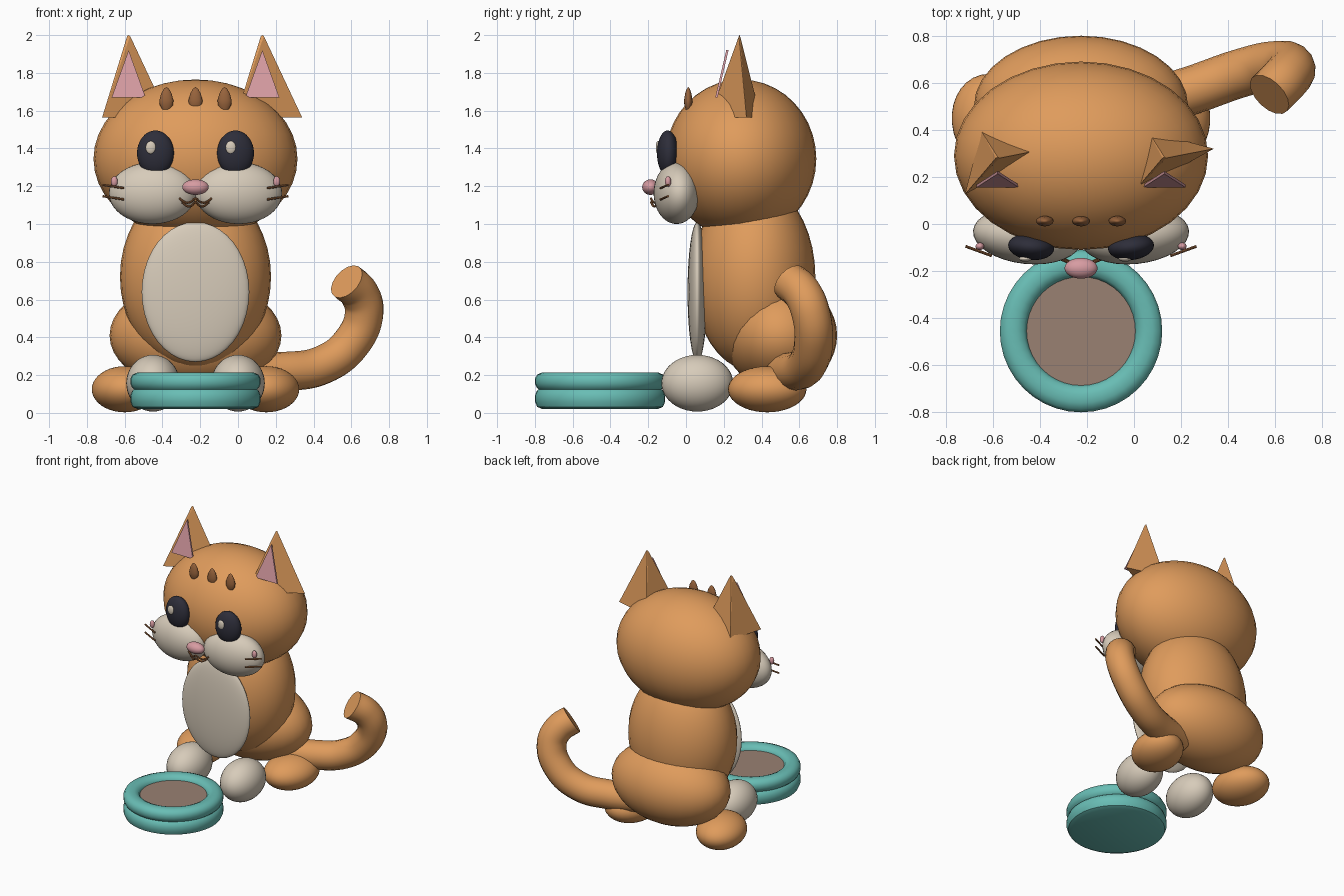
import bpy, bmesh, math
from mathutils import Vector

if "Cube" in bpy.data.objects:
    bpy.data.objects.remove(bpy.data.objects["Cube"], do_unlink=True)

CX = -0.225  # centre line of the cat


def material(name, rgb):
    m = bpy.data.materials.new(name)
    m.use_nodes = True
    color = (*rgb, 1)
    m.diffuse_color = color
    m.node_tree.nodes["Principled BSDF"].inputs["Base Color"].default_value = color
    return m


ORANGE = material("orange fur", (0.74, 0.33, 0.107))
CREAM = material("cream fur", (0.68, 0.60, 0.49))
PINK = material("pink", (0.68, 0.33, 0.36))
DARK = material("dark eye", (0.027, 0.027, 0.042))
BROWN = material("brown stripe", (0.31, 0.125, 0.045))
TEAL = material("teal bowl", (0.14, 0.51, 0.46))
FOOD = material("food brown", (0.32, 0.22, 0.17))


def finish(obj, mat, smooth=True):
    obj.data.materials.clear()
    obj.data.materials.append(mat)
    bpy.ops.object.select_all(action="DESELECT")
    obj.select_set(True)
    bpy.context.view_layer.objects.active = obj
    if smooth:
        bpy.ops.object.shade_smooth_by_angle(angle=math.radians(40))
    return obj


def from_bmesh(name, bm, mat, smooth=True):
    bmesh.ops.recalc_face_normals(bm, faces=bm.faces)
    mesh = bpy.data.meshes.new(name)
    bm.to_mesh(mesh)
    bm.free()
    obj = bpy.data.objects.new(name, mesh)
    bpy.context.collection.objects.link(obj)
    return finish(obj, mat, smooth)


def ball(name, centre, radii, mat, turn=0):
    bm = bmesh.new()
    bmesh.ops.create_uvsphere(bm, u_segments=32, v_segments=20, radius=1)
    obj = from_bmesh(name, bm, mat)
    obj.location, obj.scale = centre, radii
    obj.rotation_euler.z = turn
    return obj


def tube(name, points, radius, mat, sides=2):
    curve = bpy.data.curves.new(name, "CURVE")
    curve.dimensions = "3D"
    curve.bevel_depth = radius
    curve.bevel_resolution = sides
    curve.use_fill_caps = True
    curve.resolution_u = 8
    spline = curve.splines.new("BEZIER")
    spline.bezier_points.add(len(points) - 1)
    for p, co in zip(spline.bezier_points, points):
        p.co = co
        p.handle_left_type = p.handle_right_type = "AUTO"
    obj = bpy.data.objects.new(name, curve)
    bpy.context.collection.objects.link(obj)
    finish(obj, mat, False)
    bpy.ops.object.convert(target="MESH")
    return finish(bpy.context.object, mat)


def lathe(name, profile, centre, mat, steps=40):
    bm = bmesh.new()
    verts = [bm.verts.new((r, 0, z)) for r, z in profile]
    edges = [bm.edges.new(pair) for pair in zip(verts, verts[1:])]
    bmesh.ops.spin(bm, geom=verts + edges, cent=(0, 0, 0), axis=(0, 0, 1),
                   angle=math.tau, steps=steps)
    bmesh.ops.remove_doubles(bm, verts=bm.verts, dist=0.0005)
    obj = from_bmesh(name, bm, mat)
    obj.location = centre
    return obj


def solid(name, base, tips, mat):
    """Triangle joined to a single tip or to a second triangle."""
    bm = bmesh.new()
    bmesh.ops.convex_hull(bm, input=[bm.verts.new(c) for c in base + tips])
    return from_bmesh(name, bm, mat, False)


# Head and body
ball("head", (CX, 0.29, 1.345), (0.54, 0.40, 0.42), ORANGE)
ball("torso", (CX, 0.36, 0.72), (0.40, 0.325, 0.50), ORANGE)
ball("hips", (CX, 0.50, 0.41), (0.455, 0.30, 0.29), ORANGE)
ball("belly_patch", (CX, 0.06, 0.64), (0.285, 0.052, 0.37), CREAM)
ball("nose", (CX, -0.188, 1.195), (0.07, 0.044, 0.041), PINK)

# Paired parts
for side, s in (("right", -1), ("left", 1)):
    ball(side + "_front_paw", (CX + s * 0.225, 0.06, 0.157), (0.142, 0.19, 0.15), CREAM)
    ball(side + "_hind_foot", (CX + s * 0.375, 0.43, 0.125), (0.172, 0.21, 0.122), ORANGE,
         turn=-s * 0.25)
    ball(side + "_cheek", (CX + s * 0.228, -0.05, 1.163), (0.232, 0.12, 0.163), CREAM,
         turn=s * 0.1)
    ball(side + "_eye", (CX + s * 0.212, -0.097, 1.375), (0.098, 0.056, 0.12), DARK,
         turn=s * 0.1)
    ball(side + "_blush", (CX + s * 0.43, -0.095, 1.225), (0.018, 0.016, 0.028), PINK)
    for level, z in (("upper", 1.195), ("lower", 1.135)):
        tube(f"{side}_{level}_whisker",
             [(CX + s * 0.38, -0.135, z - 0.005), (CX + s * 0.49, -0.095, z + 0.012)],
             0.006, BROWN)

    # Eye glints both sit toward the same side
    ball(side + "_eye_glint", (CX + s * 0.212 - 0.025, -0.148, 1.405),
         (0.027, 0.012, 0.034), CREAM)

    # Ears: three-sided pyramids with a pink plate in front
    ex = CX + s * 0.354
    solid(side + "_ear",
          [(ex - 0.07, 0.395, 1.565), (ex + 0.21, 0.32, 1.565), (ex - 0.14, 0.125, 1.565)],
          [(ex - 0.008, 0.28, 1.995), (ex + 0.008, 0.28, 1.995), (ex, 0.285, 2.0)], ORANGE)
    plate = [Vector((ex - 0.09, 0.155, 1.67)), Vector((ex + 0.09, 0.155, 1.67)),
             Vector((ex, 0.213, 1.92))]
    solid(side + "_inner_ear", plate, [p + Vector((0, 0.012, 0)) for p in plate], PINK)

# Mouth: two nested wavy lines
for name, width, z in (("upper_mouth", 0.085, 1.135), ("lower_mouth", 0.07, 1.115)):
    wave = [(CX + t * width, -0.185 + 0.035 * abs(t), z - 0.022 * math.sin(abs(t) * math.pi))
            for t in (-1, -0.75, -0.5, -0.25, 0, 0.25, 0.5, 0.75, 1)]
    tube(name, wave, 0.006, BROWN)

# Forehead stripes: drops with a pointed top
drop = [(0, -0.06), (0.022, -0.053), (0.035, -0.03), (0.037, -0.005),
        (0.028, 0.03), (0.014, 0.055), (0, 0.065)]
for i, name in enumerate(("right", "middle", "left")):
    stripe = lathe(name + "_forehead_stripe", drop,
                   (CX + (i - 1) * 0.154, 0.012, 1.66), BROWN, 16)
    stripe.scale.y = 0.6

# Tail with a flat cut end
tube("tail", [(0.02, 0.50, 0.225), (0.25, 0.57, 0.22), (0.45, 0.64, 0.255),
              (0.60, 0.675, 0.37), (0.668, 0.66, 0.53), (0.64, 0.615, 0.635),
              (0.575, 0.55, 0.695)], 0.103, ORANGE, 6)

# Food bowl with two rounded rings
bowl = [(0, 0.02), (0.305, 0.02), (0.333, 0.032), (0.345, 0.06), (0.345, 0.09),
        (0.336, 0.115), (0.325, 0.125), (0.336, 0.135), (0.345, 0.155), (0.345, 0.18),
        (0.333, 0.203), (0.305, 0.215), (0.27, 0.215), (0.243, 0.203), (0.23, 0.18),
        (0.23, 0.15), (0, 0.15)]
lathe("bowl", bowl, (CX, -0.455, 0), TEAL)
lathe("food", [(0, 0.15), (0.232, 0.15), (0.232, 0.182), (0, 0.182)],
      (CX, -0.455, 0), FOOD)
